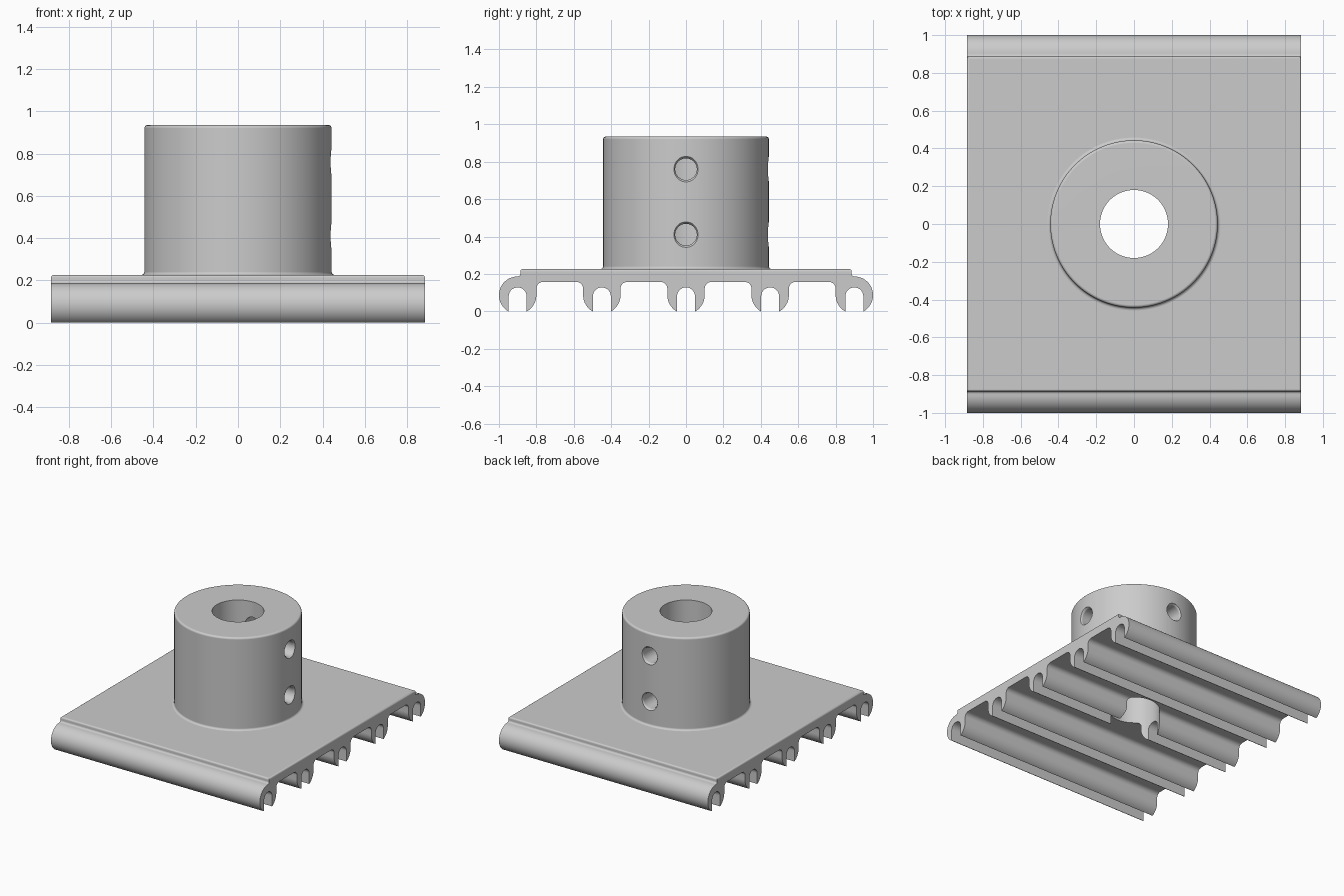
import bpy, bmesh
from math import sin, cos, radians, pi
from mathutils import Matrix

if "Cube" in bpy.data.objects:
    bpy.data.objects.remove(bpy.data.objects["Cube"])

HALF_X, HALF_Y = 0.885, 0.886   # top slab
STEP_Z, SLAB_Z, UNDER_Z, TOP_Z = 0.2, 0.226, 0.157, 0.935
CLIP_R, CLIP_Z, SLOT_R = 0.1, 0.0866, 0.048
TOWER_R, BORE_R = 0.443, 0.18

grey = bpy.data.materials.new("light grey")
grey.use_nodes = True
grey.diffuse_color = (0.6, 0.6, 0.6, 1)
grey.node_tree.nodes["Principled BSDF"].inputs["Base Color"].default_value = (0.6, 0.6, 0.6, 1)


def arc(cx, cy, r, a0, a1, n=8):
    angles = [radians(a0 + (a1 - a0) * i / n) for i in range(n + 1)]
    return [(cx + r * cos(a), cy + r * sin(a)) for a in angles]


def make_object(name, bm):
    bmesh.ops.remove_doubles(bm, verts=bm.verts, dist=1e-5)
    bmesh.ops.recalc_face_normals(bm, faces=bm.faces)
    mesh = bpy.data.meshes.new(name)
    bm.to_mesh(mesh)
    bm.free()
    mesh.materials.append(grey)
    obj = bpy.data.objects.new(name, mesh)
    bpy.context.collection.objects.link(obj)
    return obj


def lathe(name, profile, steps=96, matrix=Matrix()):
    """Revolve a closed (radius, height) loop around z."""
    bm = bmesh.new()
    verts = [bm.verts.new((r, 0, z)) for r, z in profile]
    edges = [bm.edges.new((a, b)) for a, b in zip(verts, verts[1:] + verts[:1])]
    bmesh.ops.spin(bm, geom=verts + edges, cent=(0, 0, 0), axis=(0, 0, 1),
                   angle=2 * pi, steps=steps, use_merge=True)
    bm.transform(matrix)
    return make_object(name, bm)


def cylinder(name, r, z0, z1):
    bm = bmesh.new()
    bmesh.ops.create_cone(bm, cap_ends=True, segments=96, radius1=r, radius2=r, depth=z1 - z0,
                          matrix=Matrix.Translation((0, 0, (z0 + z1) / 2)))
    return make_object(name, bm)


def activate(obj):
    bpy.ops.object.select_all(action='DESELECT')
    obj.select_set(True)
    bpy.context.view_layer.objects.active = obj


def cut(obj, cutter):
    cutter.hide_render = True
    mod = obj.modifiers.new("cut", 'BOOLEAN')
    mod.operation, mod.solver, mod.object = 'DIFFERENCE', 'EXACT', cutter
    activate(obj)
    bpy.ops.object.modifier_apply(modifier=mod.name)
    bpy.data.objects.remove(cutter)


def finish(obj):
    activate(obj)
    bpy.ops.object.shade_smooth_by_angle(angle=radians(35))
    obj.modifiers.new("normals", 'WEIGHTED_NORMAL').keep_sharp = True


# Clip rail plate: one cross-section pushed along x
def half_clip(outer):
    """Left half of a clip, from its outside down to the tip and up to the slot crown."""
    if outer:
        pts = arc(0, CLIP_Z, CLIP_R, 90, 240, 24)
    else:
        pts = arc(-CLIP_R - 0.035, UNDER_Z - 0.035, 0.035, 90, 0)
        pts += arc(0, CLIP_Z, CLIP_R, 180, 240, 10)
    return pts + [(-SLOT_R, 0)] + arc(0, 0.08, SLOT_R, 180, 90, 10)


profile = []
for i in range(-2, 3):
    left = half_clip(i == -2)
    right = [(-y, z) for y, z in reversed(half_clip(i == 2))]
    profile += [(y + i * 0.45, z) for y, z in left + right[1:]]
# small fillet up to the slab on both edges
fillet = arc(HALF_Y + 0.013, STEP_Z, 0.013, 270, 180, 5)
profile += fillet[1:] + [(-y, z) for y, z in reversed(fillet[1:])]

bm = bmesh.new()
face = bm.faces.new([bm.verts.new((-HALF_X, y, z)) for y, z in profile])
pushed = bmesh.ops.extrude_face_region(bm, geom=[face], use_keep_orig=True)["geom"]
bmesh.ops.translate(bm, vec=(2 * HALF_X, 0, 0),
                    verts=[g for g in pushed if isinstance(g, bmesh.types.BMVert)])
clip_plate = make_object("clip_plate", bm)
cut(clip_plate, cylinder("plate_bore_cutter", BORE_R, -0.2, 0.5))
finish(clip_plate)

# Top slab with rounded upper edges
bm = bmesh.new()
bmesh.ops.create_cube(bm, size=1)
bm.transform(Matrix.Translation((0, 0, (STEP_Z + SLAB_Z) / 2))
             @ Matrix.Diagonal((2 * HALF_X, 2 * HALF_Y, SLAB_Z - STEP_Z, 1)))
rim = [e for e in bm.edges if all(v.co.z > SLAB_Z - 0.001 for v in e.verts)]
bmesh.ops.bevel(bm, geom=rim, offset=0.013, segments=4, profile=0.5, affect='EDGES')
top_slab = make_object("top_slab", bm)
cut(top_slab, cylinder("slab_bore_cutter", BORE_R, -0.2, 0.5))
finish(top_slab)

# Tower: ring with a flared foot and rounded top edge
tower_profile = [(BORE_R, SLAB_Z), (TOWER_R + 0.015, SLAB_Z)]
tower_profile += arc(TOWER_R + 0.015, SLAB_Z + 0.015, 0.015, 270, 180, 5)[1:]
tower_profile += arc(TOWER_R - 0.015, TOP_Z - 0.015, 0.015, 0, 90, 5)
tower_profile += [(BORE_R, TOP_Z)]
tower = lathe("tower", tower_profile, 128)

# Set-screw holes with eased mouths, in the +x and +y walls
for turn in (0, pi / 2):
    for z in (0.41, 0.76):
        place = (Matrix.Rotation(turn, 4, 'Z') @ Matrix.Translation((0, 0, z))
                 @ Matrix.Rotation(pi / 2, 4, 'Y'))
        hole = [(0, 0.05), (0.058, 0.05), (0.058, 0.425), (0.06, 0.433),
                (0.068, 0.442), (0.068, 0.55), (0, 0.55)]
        cut(tower, lathe("hole_cutter", hole, 40, place))
finish(tower)
